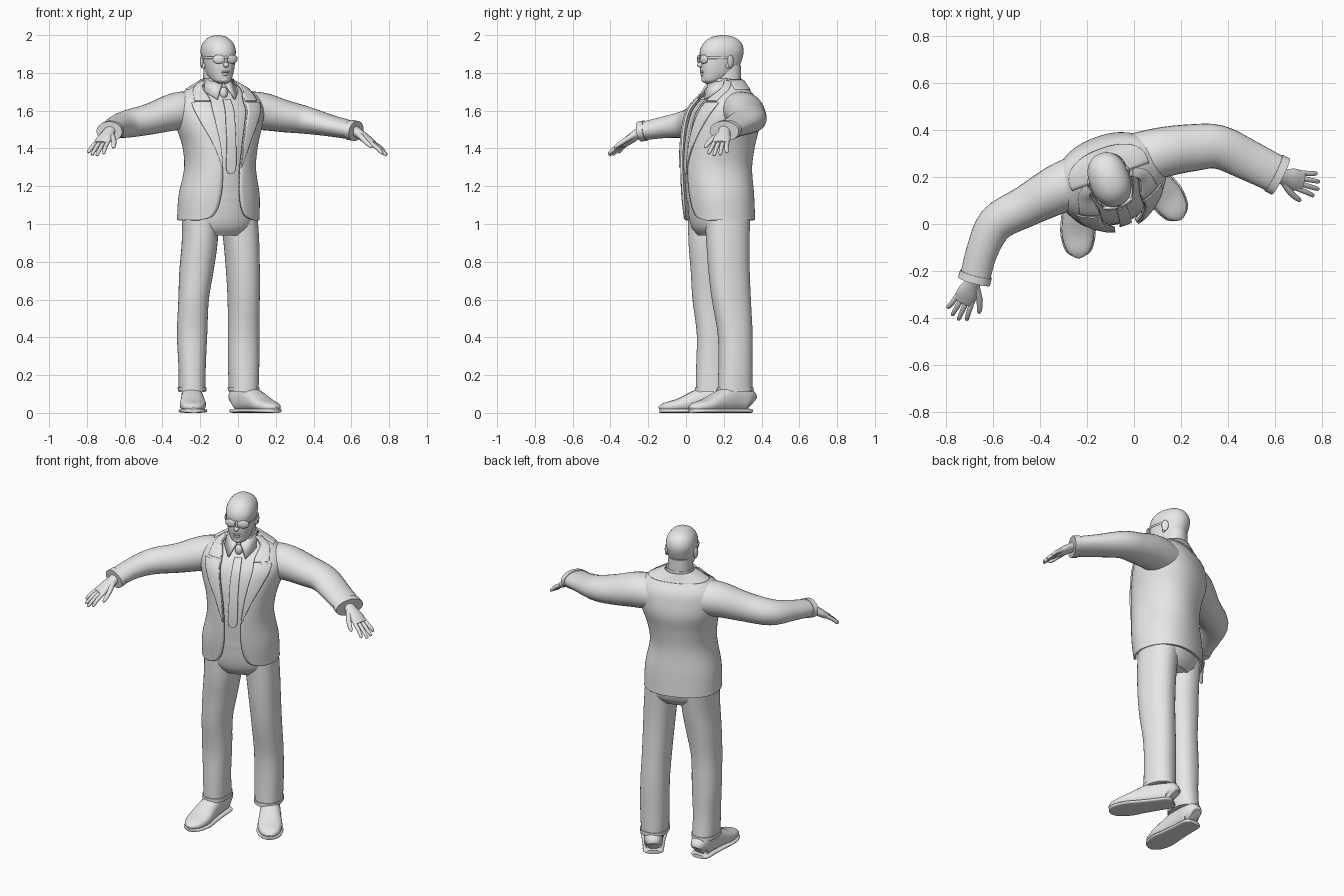
import bpy, bmesh, math
from mathutils import Vector, Matrix

if "Cube" in bpy.data.objects:
    bpy.data.objects.remove(bpy.data.objects["Cube"])

grey = bpy.data.materials.new("plain grey")
grey.use_nodes = True
grey.diffuse_color = (0.8, 0.8, 0.8, 1)
grey.node_tree.nodes["Principled BSDF"].inputs["Base Color"].default_value = (0.8, 0.8, 0.8, 1)

YAW = math.radians(20)
TAU = math.tau


def finish(name, bm, thick=0, angle=50):
    bmesh.ops.recalc_face_normals(bm, faces=bm.faces)
    me = bpy.data.meshes.new(name)
    bm.to_mesh(me)
    bm.free()
    me.materials.append(grey)
    me.shade_smooth()
    me.set_sharp_from_angle(angle=math.radians(angle))
    ob = bpy.data.objects.new(name, me)
    bpy.context.scene.collection.objects.link(ob)
    if thick:
        mod = ob.modifiers.new("thickness", "SOLIDIFY")
        mod.thickness = thick
        mod.offset = 0
    return ob


def grid(name, rings, closed=True, thick=0):
    """Skin a list of point rings; closed rings also get end caps."""
    bm = bmesh.new()
    vs = [[bm.verts.new(p) for p in r] for r in rings]
    n = len(vs[0])
    for a, b in zip(vs, vs[1:]):
        for i in range(n if closed else n - 1):
            j = (i + 1) % n
            bm.faces.new((a[i], a[j], b[j], b[i]))
    if closed and not thick:
        bm.faces.new(vs[0])
        bm.faces.new(vs[-1])
    return finish(name, bm, thick)


def at(rows, t):
    """Smooth interpolation of table rows keyed by their first column."""
    last = len(rows) - 1
    i = max(0, min(last - 1, sum(r[0] <= t for r in rows) - 1))
    a, b = rows[i], rows[i + 1]
    h = b[0] - a[0]
    u = (t - a[0]) / h

    def slope(k, c):
        lo, hi = rows[max(k - 1, 0)], rows[min(k + 1, last)]
        return (hi[c] - lo[c]) / (hi[0] - lo[0])

    out = []
    for c in range(1, len(a)):
        d = b[c] - a[c]
        m, q = slope(i, c) * h, slope(i + 1, c) * h
        out.append(a[c] + u * m + u * u * (3 * d - 2 * m - q) + u ** 3 * (m + q - 2 * d))
    return out


def oval(a, power=1.0):
    s, c = math.sin(a), math.cos(a)
    return math.copysign(abs(s) ** power, s), math.copysign(abs(c) ** power, c)


def surf(rows, z, a, off=0.0, yaw=YAW):
    """Point on an upright body form; angle 0 is its front."""
    cx, cy, w, d = at(rows, z)
    s, c = oval(a, 0.88)
    v = Matrix.Rotation(yaw, 3, "Z") @ Vector((s * (w + off), -c * (d + off), 0))
    return v + Vector((cx, cy, z))


def steps(a, b, n):
    return [a + (b - a) * (1 - math.cos(math.pi * k / n)) / 2 for k in range(n + 1)]


def loft(name, rows, lo, hi, off=0.0, yaw=YAW, n=26):
    return grid(name, [[surf(rows, z, TAU * k / 36, off, yaw) for k in range(36)]
                       for z in steps(lo, hi, n)])


def tube(name, pts, n=20, sides=20, power=1.0):
    """Limb through (x, y, z, half width, half height) points."""
    rows = [(i, *p) for i, p in enumerate(pts)]
    ts = steps(0, len(pts) - 1, n)
    vals = [at(rows, t) for t in ts]
    rings = []
    for k, v in enumerate(vals):
        d = Vector(vals[min(k + 1, n)][:3]) - Vector(vals[max(k - 1, 0)][:3])
        side = d.cross(Vector((0, 0, 1))).normalized()
        up = side.cross(d).normalized()
        ring = []
        for j in range(sides):
            s, c = oval(TAU * j / sides, power)
            ring.append(Vector(v[:3]) + side * s * v[3] + up * c * v[4])
        rings.append(ring)
    return grid(name, rings)


def local(origin, l, f, z):
    """Model space point from left and forward offsets in the turned body frame."""
    return Matrix.Rotation(YAW, 3, "Z") @ Vector((l, -f, z)) + Vector(origin)


def ball(name, origin, l, f, z, size, turn=0.0):
    bm = bmesh.new()
    bmesh.ops.create_uvsphere(bm, u_segments=20, v_segments=12, radius=1, matrix=Matrix.Translation(
        local(origin, l, f, z)) @ Matrix.Rotation(YAW + turn, 4, "Z") @ Matrix.Diagonal((*size, 1)))
    return finish(name, bm)


# Jacket: open shell with a front gap that rounds off at the hem
TORSO = [(1.02, -.105, .178, .213, .172), (1.15, -.1, .168, .208, .178), (1.3, -.095, .16, .18, .18),
         (1.42, -.095, .17, .192, .185), (1.52, -.1, .187, .222, .187), (1.6, -.1, .197, .235, .17),
         (1.66, -.105, .212, .222, .138), (1.71, -.107, .22, .165, .095), (1.755, -.11, .215, .085, .08)]
GAP = [(1.02, .75), (1.035, .45), (1.07, .3), (1.12, .23), (1.2, .2), (1.4, .27),
       (1.6, .36), (1.68, .45), (1.755, 1.1)]


def wrap(name, lo, hi, edges, off, thick, n=30, m=8):
    """Plate following the torso between two angles given by edges(z)."""
    rings = []
    for z in steps(lo, hi, n):
        a, b = edges(z)
        rings.append([surf(TORSO, z, a + (b - a) * k / m, off) for k in range(m + 1)])
    return grid(name, rings, closed=False, thick=thick)


def gap(z):
    return at(GAP, z)[0]


wrap("jacket", 1.02, 1.755, lambda z: (gap(z), TAU - gap(z)), 0, .012, n=44, m=56)
loft("shirt", TORSO, 1.12, 1.745, off=-.018)

# Lapels widen up to the notch, collar pieces run on to the neck
for side, word in ((1, "left"), (-1, "right")):
    wrap(word + "_lapel", 1.3, 1.64,
         lambda z: (side * gap(z), side * (gap(z) + .02 + .5 * (z - 1.3) / .34)), .009, .009)
    wrap(word + "_jacket_collar", 1.65, 1.75,
         lambda z: (side * gap(z), side * (gap(z) + .42)), .009, .009)
wrap("jacket_back_collar", 1.71, 1.76, lambda z: (1.4, TAU - 1.4), .008, .01, n=6, m=24)

# Tie with knot
TIE = [(1.265, .03), (1.28, .1), (1.31, .125), (1.45, .1), (1.66, .07)]
wrap("tie", 1.265, 1.66, lambda z: (-at(TIE, z)[0], at(TIE, z)[0]), -.009, .009)
NECK = (-.11, .21, 0)
ball("tie_knot", NECK, 0, .1, 1.695, (.022, .018, .03))

# Shirt collar
COLLAR = [(1.7, -.11, .212, .084, .086), (1.77, -.11, .212, .076, .08)]
loft("shirt_collar", COLLAR, 1.7, 1.77, n=4)
for side, word in ((1, "left"), (-1, "right")):
    flap = [[(.008, .1, 1.745), (.08, .02, 1.77)], [(.05, .138, 1.66), (.092, .06, 1.7)]]
    grid(word + "_collar_point", [[local(NECK, side * l, f, z) for l, f, z in r] for r in flap],
         closed=False, thick=.01)

# Trousers and belt
PELVIS = [(.94, -.1, .18, .14, .11), (.98, -.1, .18, .18, .14), (1.05, -.1, .178, .195, .155),
          (1.2, -.1, .17, .18, .158)]
loft("trouser_seat", PELVIS, .94, 1.2)
loft("belt", PELVIS, 1.135, 1.185, off=.008, n=4)
RIGHT_LEG = [(.11, -.243, .147, .07, .096), (.25, -.243, .142, .072, .088), (.42, -.243, .143, .08, .086),
             (.6, -.235, .132, .08, .098), (.75, -.22, .137, .09, .112), (.9, -.203, .143, .094, .13),
             (1.03, -.2, .15, .095, .14)]
LEFT_LEG = [(.11, .03, .26, .075, .093), (.25, .03, .262, .08, .09), (.42, .03, .26, .08, .092),
            (.6, .03, .24, .081, .104), (.75, .026, .228, .085, .11), (.9, .018, .222, .09, .115),
            (1.03, .005, .22, .095, .12)]
loft("right_trouser_leg", RIGHT_LEG, .11, 1.03, yaw=.1)
loft("left_trouser_leg", LEFT_LEG, .11, 1.03, yaw=.3)
loft("right_trouser_cuff", RIGHT_LEG, .115, .135, off=.005, yaw=.1, n=4)
loft("left_trouser_cuff", LEFT_LEG, .115, .135, off=.005, yaw=.3, n=4)

# Shoes: upper and thin sole along the heel to toe line
SHOE = [(0, .03, .09), (.06, .052, .135), (.25, .055, .15), (.5, .062, .115), (.72, .07, .075),
        (.9, .055, .055), (.97, .034, .042), (1, .012, .03)]
for word, heel, toe in (("right", (-.247, .235, 0), (-.235, -.14, 0)), ("left", (-.01, .335, 0), (.2, .025, 0))):
    heel, toe = Vector(heel), Vector(toe)
    tube(word + "_shoe", [(*(heel.lerp(toe, t) + Vector((0, 0, h / 2 + .004))), w, h / 2 - .002)
                          for t, w, h in SHOE], n=30, power=.8)
    tube(word + "_sole", [(*(heel.lerp(toe, t) + Vector((0, 0, .011))), w + .006, .011)
                          for t, w, h in SHOE], n=30, power=.6)

# Sleeves, cuffs and hands
ARMS = {
    "right": [(-.2, .2, 1.6, .11, .1), (-.32, .15, 1.597, .105, .1), (-.46, .075, 1.557, .088, .083),
              (-.585, .005, 1.53, .08, .073), (-.645, -.11, 1.513, .068, .058), (-.68, -.24, 1.49, .064, .048)],
    "left": [(0, .27, 1.6, .115, .1), (.12, .305, 1.597, .107, .1), (.25, .325, 1.57, .1, .085),
             (.36, .328, 1.55, .093, .073), (.49, .27, 1.52, .086, .057), (.62, .205, 1.493, .08, .048)],
}
TIPS = {"right": (-.76, -.395, 1.375), "left": (.785, .165, 1.375)}
for word, path in ARMS.items():
    tube(word + "_sleeve", path, n=30, sides=28)
    a, b = Vector(path[-2][:3]), Vector(path[-1][:3])
    w, h = path[-1][3:]
    tube(word + "_cuff", [(*a.lerp(b, t), w + .006, h + .006) for t in (.8, .9, 1.04)], n=4, sides=28)
    d = Vector(TIPS[word]) - b
    reach = d.length
    d.normalize()
    side = d.cross(Vector((0, 0, 1))).normalized() * (-1 if word == "right" else 1)

    def spot(along, across, drop=0):
        return b + d * along * reach + side * across - Vector((0, 0, drop))

    tube(word + "_palm", [(*spot(t, 0), pw, ph) for t, pw, ph in
                          ((-.15, .034, .028), (.1, .034, .026), (.35, .046, .024), (.58, .042, .018))], n=12)
    for k, name in enumerate(("index", "middle", "ring", "little")):
        x = .034 - .0225 * k
        end = (.95, 1.03, 1, .9)[k]
        tube(word + "_" + name + "_finger", [(*spot(.48, x), .012, .012), (*spot(.75, x * 1.2), .011, .011),
             (*spot(end - .03, x * 1.4, .008), .009, .009), (*spot(end, x * 1.4, .01), .003, .003)], n=8, sides=10)
    tube(word + "_thumb", [(*spot(.12, .018), .017, .016), (*spot(.38, .06, .005), .014, .013),
         (*spot(.6, .078, .01), .011, .01), (*spot(.67, .082, .01), .003, .003)], n=8, sides=10)

# Head and neck: rows give height, forward offset, half width and half depth
SKULL = (-.105, .19, 0)
PROFILE = [(1.745, .072, .025, .02), (1.758, .055, .046, .052), (1.79, .028, .064, .086),
           (1.83, .014, .075, .105), (1.88, .004, .082, .115), (1.92, 0, .086, .117),
           (1.96, -.004, .074, .1), (1.985, -.005, .05, .07), (1.996, -.005, .027, .037), (2.0, -.005, .006, .008)]
HEAD = [(z, *local(SKULL, 0, f, 0)[:2], w, d) for z, f, w, d in PROFILE]
loft("head", HEAD, 1.745, 2.0, n=34)
loft("neck", [(1.68, -.11, .212, .074, .078), (1.84, -.115, .22, .066, .07)], 1.68, 1.84, n=6)
ball("nose", SKULL, 0, .12, 1.842, (.014, .02, .014))
ball("nose_bridge", SKULL, 0, .114, 1.865, (.009, .014, .03))
ball("upper_lip", SKULL, 0, .108, 1.806, (.026, .013, .007))
ball("lower_lip", SKULL, 0, .106, 1.793, (.022, .013, .008))
ball("chin", SKULL, 0, .095, 1.764, (.026, .018, .016))

# Ears and sunglasses
for side, word in ((1, "left"), (-1, "right")):
    ball(word + "_ear", SKULL, side * .086, -.018, 1.86, (.009, .02, .034), side * .35)
    ball(word + "_ear_lobe", SKULL, side * .08, -.006, 1.838, (.008, .012, .016))
    ball(word + "_lens", SKULL, side * .038, .116, 1.872, (.033, .01, .024), side * .3)
    tube(word + "_temple_arm", [(*local(SKULL, side * l, f, z), .003, .006) for l, f, z in
                                ((.066, .104, 1.88), (.083, .06, 1.88), (.09, -.015, 1.878))], n=8, sides=8)
tube("glasses_bridge", [(*local(SKULL, l, .126, 1.88), .004, .005) for l in (-.02, 0, .02)], n=4, sides=8)
